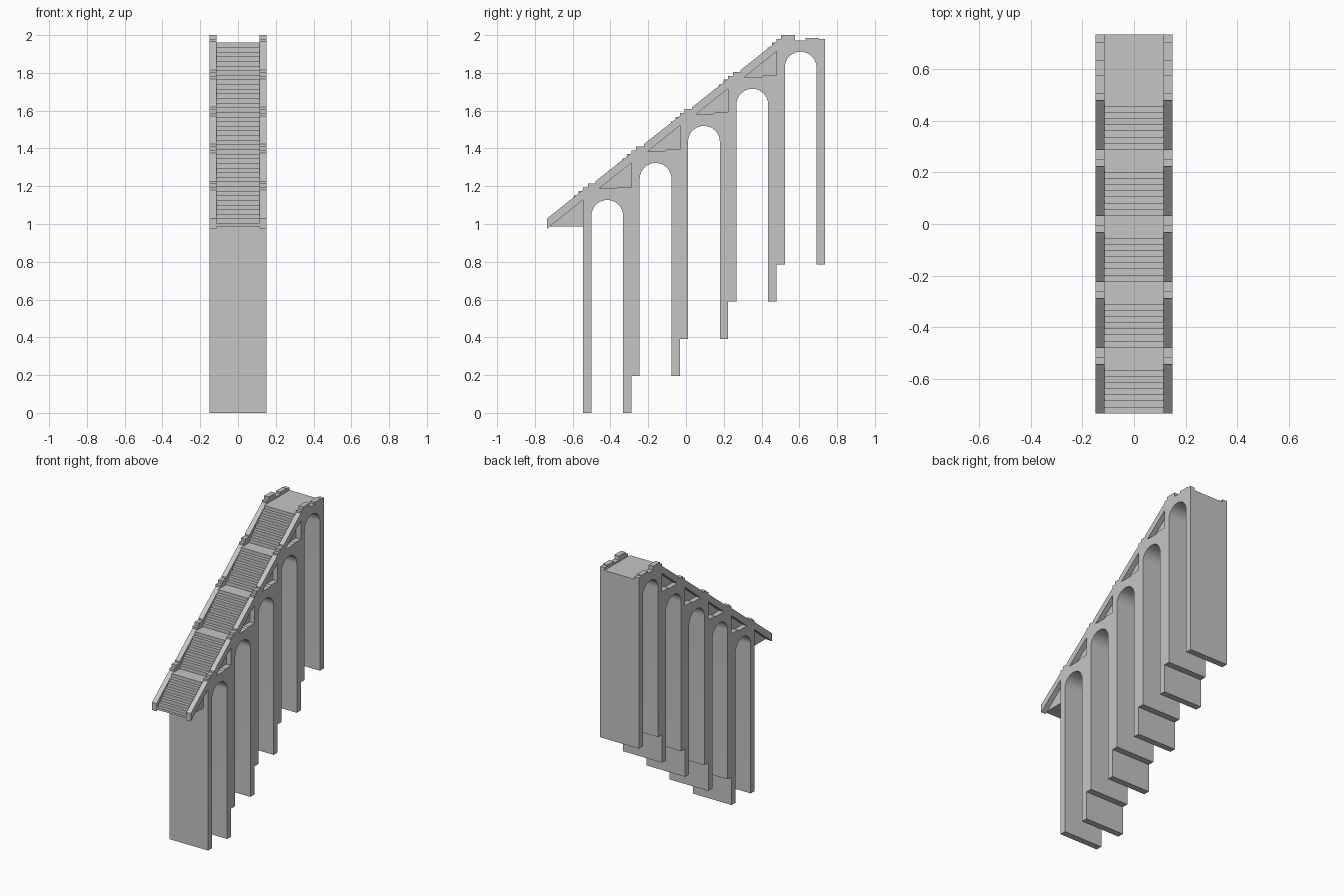
import bpy, bmesh, math

cube = bpy.data.objects.get("Cube")
if cube:
    bpy.data.objects.remove(cube, do_unlink=True)

stone = bpy.data.materials.new("grey_stone")
stone.use_nodes = True
grey = (0.56, 0.56, 0.56, 1)
stone.diffuse_color = grey
stone.node_tree.nodes["Principled BSDF"].inputs["Base Color"].default_value = grey

BAYS = 5
PITCH, RISE = 0.256, 0.19625      # offset from one bay to the next
HALF, INNER = 0.15, 0.115         # half width, and inner face of the parapets
FRONT, FOOT = -0.545, -0.735      # first pier face, foot of the first flight
DECK = 1.175                      # height of the first landing
STEPS = 8


def extrude(name, profile, spans, bay=0):
    """Extrude a (y, z) profile along x over each span, moved to its bay."""
    bm = bmesh.new()
    for x0, x1 in spans:
        face = bm.faces.new([bm.verts.new((x0, y, z)) for y, z in profile])
        moved = bmesh.ops.extrude_face_region(bm, geom=[face])["geom"]
        verts = [v for v in moved if isinstance(v, bmesh.types.BMVert)]
        bmesh.ops.translate(bm, verts=verts, vec=(x1 - x0, 0, 0))
    bmesh.ops.recalc_face_normals(bm, faces=bm.faces)
    mesh = bpy.data.meshes.new(name)
    bm.to_mesh(mesh)
    bm.free()
    mesh.materials.append(stone)
    obj = bpy.data.objects.new(name, mesh)
    obj.location = (0, bay * PITCH, bay * RISE)
    bpy.context.collection.objects.link(obj)
    return obj


FULL = [(-HALF, HALF)]
CENTRE = [(-INNER, INNER)]
SIDES = [(-HALF, -INNER), (INNER, HALF)]

# Arched pier outline: two legs joined by a round arch
back, mid, radius, spring = FRONT + PITCH, -0.417, 0.084, 1.043
arch = [(mid + radius * math.cos(a), spring + radius * math.sin(a))
        for a in (math.pi * i / 24 for i in range(25))]
under = [(back, 0), (mid + radius, 0)] + arch + [(mid - radius, 0), (FRONT, 0)]
landing_end = FOOT + PITCH
stepped_top = [(FRONT, DECK), (landing_end, DECK), (landing_end, 1.188),
               (-0.37, 1.188), (-0.36, 1.197), (back, 1.197)]
flat_top = [(FRONT, DECK), (back, DECK)]

# Flight of stairs outline with a flat underside
tread = (FRONT - FOOT) / STEPS
riser = RISE / STEPS
flight = [(FRONT, 0.988), (FOOT, 0.988)]
for i in range(STEPS):
    z = DECK - RISE + (i + 1) * riser
    flight += [(FOOT + i * tread, z), (FOOT + (i + 1) * tread, z)]

# Sloping parapet and the stepped post beside each landing
parapet = [(FOOT, 0.975), (FOOT, 1.03), (FRONT, 1.18), (FRONT, 1.128)]
post = [(FRONT, DECK), (FRONT, 1.194), (-0.52, 1.194), (-0.52, 1.215),
        (landing_end, 1.215), (landing_end, DECK)]

for bay in range(BAYS):
    top = stepped_top if bay < BAYS - 1 else flat_top
    pier = extrude(f"arched_pier_{bay + 1}", under + top, FULL, bay)
    extrude(f"stair_flight_{bay + 1}", flight, CENTRE, bay)
    extrude(f"sloping_parapets_{bay + 1}", parapet, SIDES, bay)
    if bay < BAYS - 1:
        extrude(f"landing_posts_{bay + 1}", post, SIDES, bay)
    # Smooth arch soffit with crisp corners
    bpy.ops.object.select_all(action="DESELECT")
    pier.select_set(True)
    bpy.context.view_layer.objects.active = pier
    bpy.ops.object.shade_smooth_by_angle()

# Curbs along the upper landing, as a run of blocks of varying height
curb = [(0.479, 1.96)]
edges = [0.479, 0.504, 0.578, 0.632, 0.704, 0.735]
for y0, y1, z in zip(edges, edges[1:], [1.979, 2.0, 1.972, 1.985, 1.979]):
    curb += [(y0, z), (y1, z)]
curb.append((0.735, 1.96))
extrude("upper_landing_curbs", curb, SIDES)
